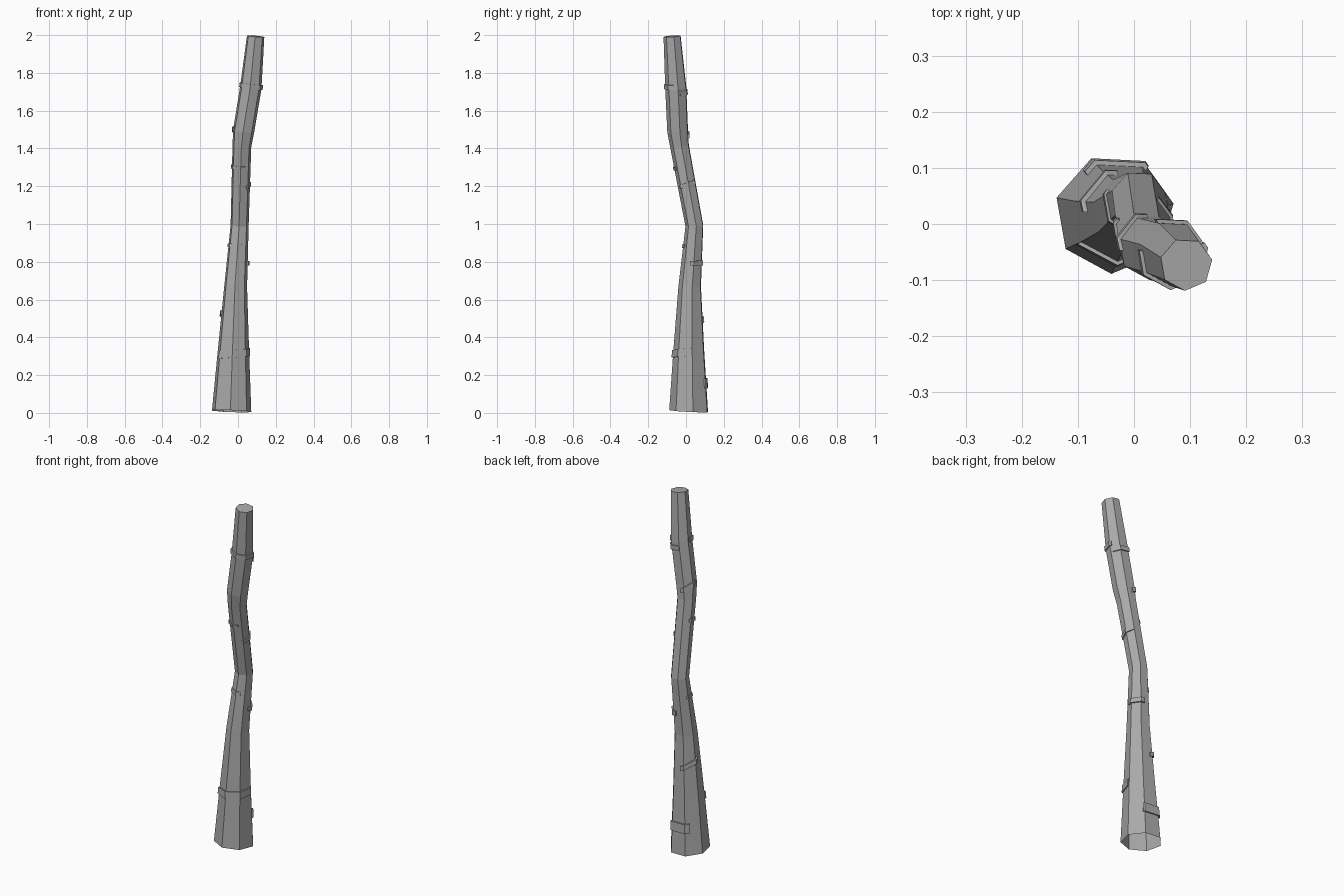
import bpy, bmesh
from math import cos, sin, pi, radians, floor, ceil
from mathutils import Vector

if "Cube" in bpy.data.objects:
    bpy.data.objects.remove(bpy.data.objects["Cube"], do_unlink=True)

SIDES = 7
TURN = radians(10)

# Trunk path: centre x, y, z, radius, and lean in x and y
PATH = [
    (-0.035, 0.018, 0.009, 0.107, 0.04, 0.05),
    (-0.025, 0.018, 0.33, 0.085, 0.03, 0.01),
    (-0.013, 0.022, 0.67, 0.062, 0.05, 0.04),
    (0.008, 0.046, 0.99, 0.049, 0.04, -0.06),
    (0.020, -0.032, 1.41, 0.051, 0.06, -0.16),
    (0.029, -0.042, 1.49, 0.057, 0.14, -0.08),
    (0.067, -0.052, 1.72, 0.058, 0.13, -0.06),
    (0.093, -0.072, 1.994, 0.047, 0.09, -0.07),
]

grey = bpy.data.materials.new("bark grey")
grey.use_nodes = True
colour = (0.4, 0.4, 0.4, 1)
grey.diffuse_color = colour
grey.node_tree.nodes["Principled BSDF"].inputs["Base Color"].default_value = colour


def section(z):
    """Interpolated trunk cross-section at a height."""
    for a, b in zip(PATH, PATH[1:]):
        if z <= b[2]:
            break
    t = (z - a[2]) / (b[2] - a[2])
    return [p + (q - p) * t for p, q in zip(a, b)]


def corner(sec, k, grow=0.0):
    x, y, z, r, lx, ly = sec
    a = TURN + 2 * pi * k / SIDES
    dx, dy = (r + grow) * cos(a), (r + grow) * sin(a)
    return Vector((x + dx, y + dy, z - lx * dx - ly * dy))


def on_side(sec, k, grow):
    """Point on the polygon outline at a fractional corner number."""
    k0 = floor(k)
    return corner(sec, k0, grow).lerp(corner(sec, k0 + 1, grow), k - k0)


def finish(bm, name):
    bmesh.ops.recalc_face_normals(bm, faces=bm.faces)
    mesh = bpy.data.meshes.new(name)
    bm.to_mesh(mesh)
    bm.free()
    mesh.materials.append(grey)
    obj = bpy.data.objects.new(name, mesh)
    bpy.context.collection.objects.link(obj)


def bridge(bm, rings, closed):
    for a, b in zip(rings, rings[1:]):
        n = len(a)
        for i in range(n if closed else n - 1):
            j = (i + 1) % n
            bm.faces.new((a[i], a[j], b[j], b[i]))


# Trunk: open at the foot, capped at the top
bm = bmesh.new()
rings = [[bm.verts.new(corner(s, k)) for k in range(SIDES)] for s in PATH]
bridge(bm, rings, True)
bm.faces.new(rings[-1])
finish(bm, "trunk")


# Raised bark ridges: partial bands wrapped around the trunk
def ridge(name, z, start, end, height, rise=0.0, out=0.009):
    stops = [start] + list(range(floor(start) + 1, ceil(end))) + [end]
    bm = bmesh.new()
    loops = []
    for k in stops:
        mid = z + rise * ((k - start) / (end - start) - 0.5)
        low, high = section(mid - height / 2), section(mid + height / 2)
        pts = [on_side(low, k, -0.004), on_side(low, k, out),
               on_side(high, k, out), on_side(high, k, -0.004)]
        loops.append([bm.verts.new(p) for p in pts])
    bridge(bm, loops, True)
    bm.faces.new(loops[0])
    bm.faces.new(loops[-1])
    finish(bm, name)


ridge("foot_ridge", 0.16, 0.9, 2.3, 0.05)
ridge("lower_front_ridge", 0.315, 4, 6.9, 0.04, 0.02, 0.007)
ridge("lower_side_ridge", 0.51, 1.7, 3.3, 0.025, 0.04)
ridge("middle_back_ridge", 0.795, -0.4, 1.4, 0.025)
ridge("middle_front_ridge", 0.885, 2.8, 5.5, 0.02, 0, 0.005)
ridge("upper_side_ridge", 1.21, -1.2, 0.9, 0.02, 0.02, 0.006)
ridge("upper_front_ridge", 1.3, 2.8, 5.6, 0.02, 0, 0.006)
ridge("bend_ridge", 1.48, 1.6, 3.4, 0.025, 0.04, 0.007)
ridge("top_front_ridge", 1.73, 3.2, 7.2, 0.025, 0, 0.007)
ridge("top_back_ridge", 1.695, 0.2, 2.0, 0.025, 0, 0.007)
